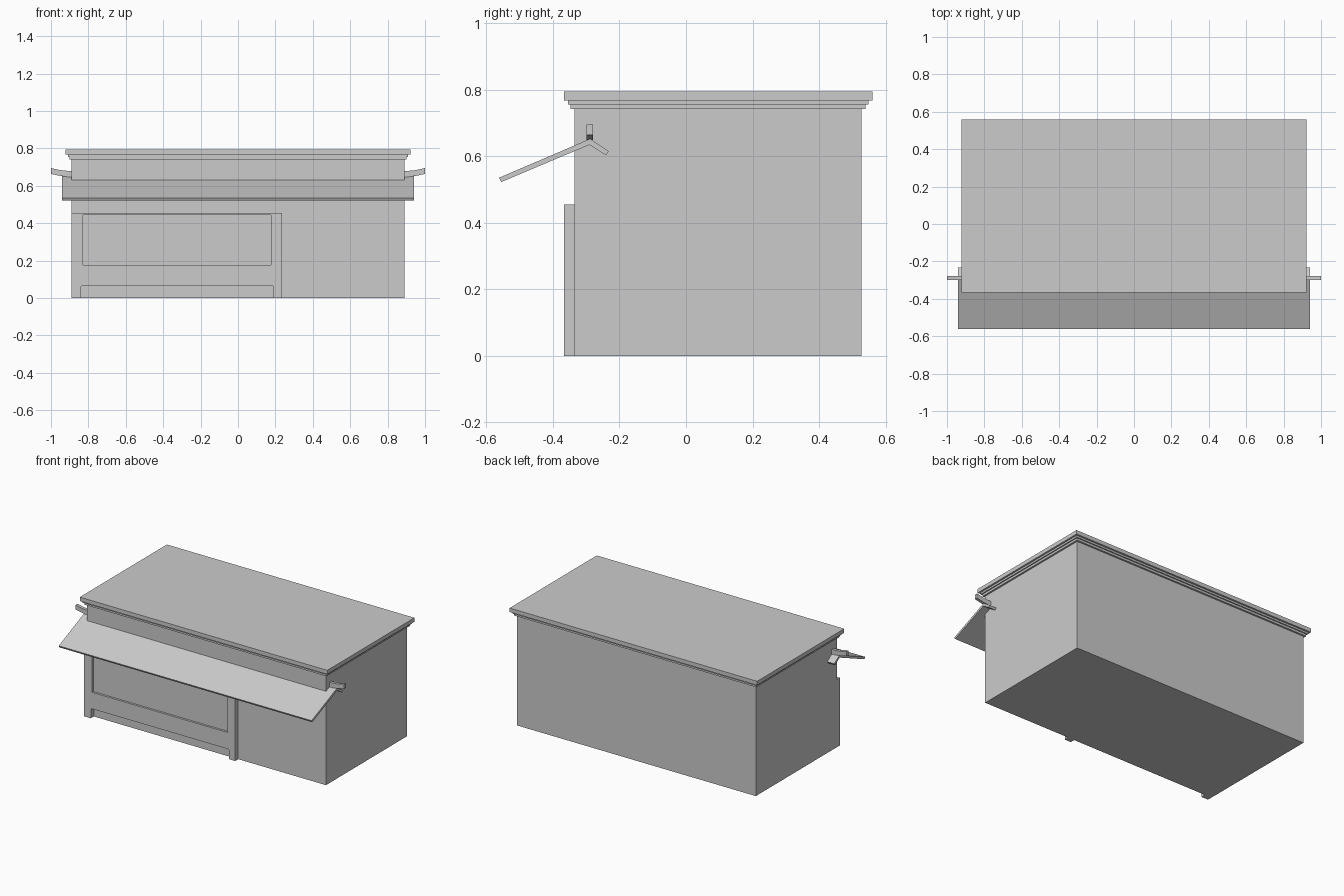
import bpy, bmesh
from mathutils import Vector

if "Cube" in bpy.data.objects:
    bpy.data.objects.remove(bpy.data.objects["Cube"])


def box(name, x0, x1, y0, y1, z0, z1):
    return prism(name, [(x0, z0), (x1, z0), (x1, z1), (x0, z1)],
                 lambda p, q, d: (p, d, q), y0, y1)


def prism(name, profile, place, a, b):
    """Extrude a closed 2D profile from depth a to depth b."""
    bm = bmesh.new()
    face = bm.faces.new([bm.verts.new(place(p, q, a)) for p, q in profile])
    ext = bmesh.ops.extrude_face_region(bm, geom=[face])
    move = Vector(place(0, 0, b)) - Vector(place(0, 0, a))
    bmesh.ops.translate(bm, vec=move,
                        verts=[v for v in ext["geom"] if isinstance(v, bmesh.types.BMVert)])
    bmesh.ops.recalc_face_normals(bm, faces=bm.faces)
    mesh = bpy.data.meshes.new(name)
    bm.to_mesh(mesh)
    bm.free()
    ob = bpy.data.objects.new(name, mesh)
    bpy.context.collection.objects.link(ob)
    return ob


# Main block
BX, Y0, Y1 = 0.89, -0.335, 0.528
box("body", -BX, BX, Y0, Y1, 0, 0.742)

# Stepped cornice and flat roof
for name, out, z0, z1 in (("cornice_lower", 0.012, 0.741, 0.755),
                          ("cornice_middle", 0.02, 0.755, 0.767),
                          ("roof_slab", 0.032, 0.767, 0.794)):
    box(name, -BX - out, BX + out, Y0 - out, Y1 + out, z0, z1)

# Front counter panel with a toe notch
counter = prism("counter_panel",
                [(-0.89, 0), (-0.84, 0), (-0.84, 0.06), (-0.834, 0.066), (0.184, 0.066),
                 (0.19, 0.06), (0.19, 0), (0.236, 0), (0.236, 0.455), (-0.89, 0.455)],
                lambda p, q, d: (p, d, q), -0.367, Y0 + 0.002)

# Recessed field in the counter
cutter = box("recess_cutter", -0.83, 0.177, -0.4, -0.353, 0.177, 0.445)
cutter.hide_render = True
cutter.hide_viewport = True
cut = counter.modifiers.new("recess", 'BOOLEAN')
cut.operation = 'DIFFERENCE'
cut.solver = 'EXACT'
cut.object = cutter

# Bent awning sheet
prism("awning", [(-0.562, 0.535), (-0.555, 0.522), (-0.29, 0.634), (-0.24, 0.602),
                 (-0.232, 0.615), (-0.288, 0.652)],
      lambda p, q, d: (d, p, q), -0.942, 0.942)

# Awning support beam ends, curving upward
for side, name in ((1, "beam_end_right"), (-1, "beam_end_left")):
    prism(name, [(side * x, z) for x, z in
                 ((0.87, 0.648), (0.91, 0.648), (0.95, 0.653), (1.0, 0.664),
                  (1.0, 0.695), (0.95, 0.684), (0.91, 0.68), (0.87, 0.68))],
          lambda p, q, d: (p, d, q), -0.299, -0.279)
